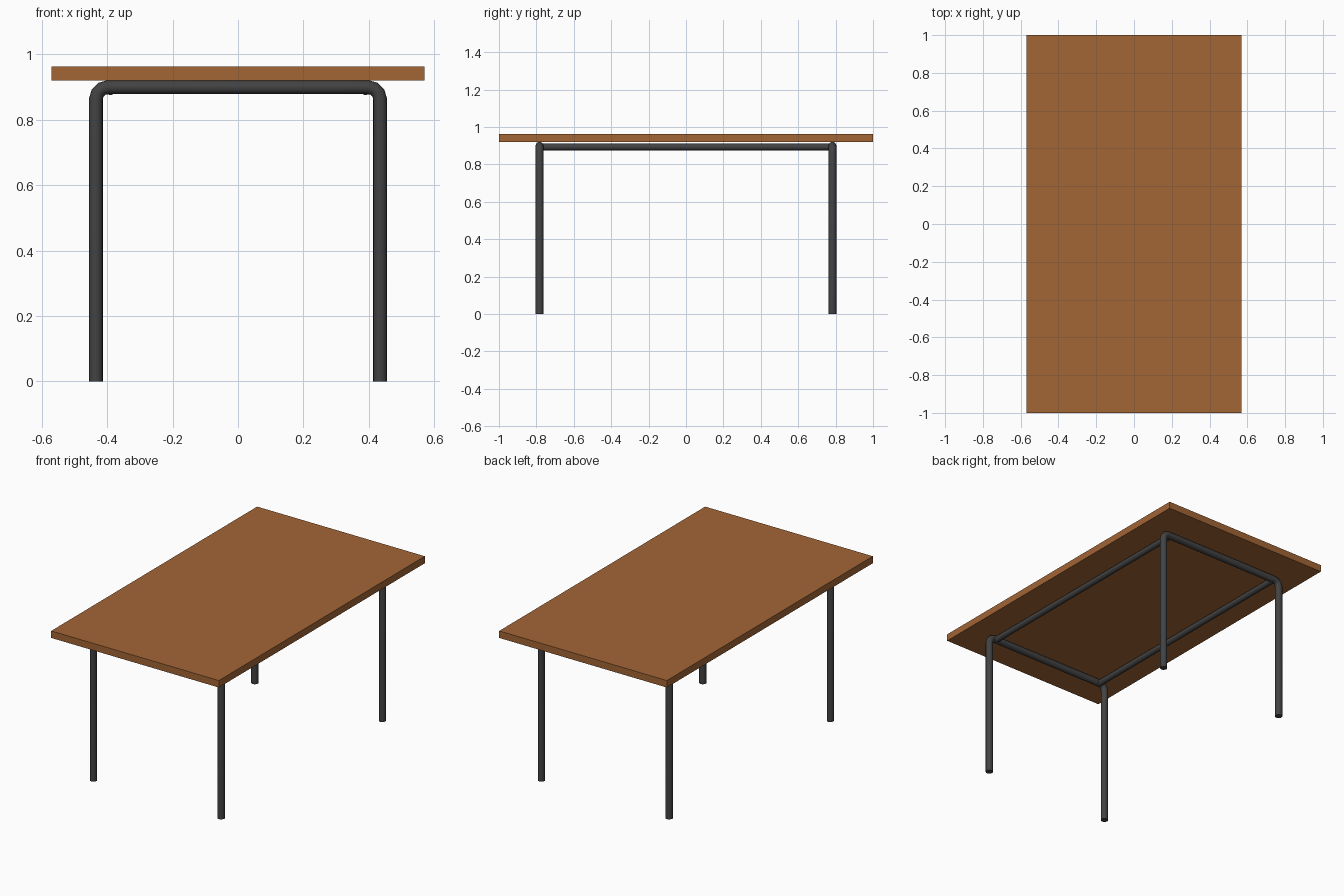
import bpy, math

if "Cube" in bpy.data.objects:
    bpy.data.objects.remove(bpy.data.objects["Cube"])


def material(name, rgb):
    m = bpy.data.materials.new(name)
    m.diffuse_color = (*rgb, 1)
    m.use_nodes = True
    m.node_tree.nodes["Principled BSDF"].inputs["Base Color"].default_value = m.diffuse_color
    return m


WOOD = material("brown wood", (0.36, 0.13, 0.036))
METAL = material("dark grey metal", (0.055, 0.055, 0.055))


def tube(name, points, radius):
    """Round capped tube along a path, converted to a mesh."""
    cu = bpy.data.curves.new(name, 'CURVE')
    cu.dimensions = '3D'
    cu.bevel_depth = radius
    cu.bevel_resolution = 6
    cu.use_fill_caps = True
    sp = cu.splines.new('POLY')
    sp.points.add(len(points) - 1)
    for p, co in zip(sp.points, points):
        p.co = (*co, 1)
    ob = bpy.data.objects.new(name, cu)
    bpy.context.collection.objects.link(ob)
    bpy.ops.object.select_all(action='DESELECT')
    ob.select_set(True)
    bpy.context.view_layer.objects.active = ob
    bpy.ops.object.convert(target='MESH')
    ob = bpy.context.object
    ob.name = name
    ob.data.materials.clear()
    ob.data.materials.append(METAL)
    bpy.ops.object.shade_smooth_by_angle(angle=math.radians(40))
    return ob


# Tabletop slab
bpy.ops.mesh.primitive_cube_add(size=1, location=(0, 0, 0.9415))
top = bpy.context.object
top.name = "tabletop"
top.scale = (1.14, 2, 0.043)
top.data.materials.append(WOOD)

# Bent leg frames: up one leg, round the corners, down the other
LEG_X, LEG_Y, BAR_Z, BEND = 0.434, 0.783, 0.899, 0.036
corner = [(LEG_X - BEND + BEND * math.cos(a), BAR_Z - BEND + BEND * math.sin(a))
          for a in (math.radians(d) for d in (0, 30, 60, 90))]
half = [(LEG_X, 0)] + corner
path = half + [(-x, z) for x, z in reversed(half)]
for name, y in (("front_leg_frame", -LEG_Y), ("back_leg_frame", LEG_Y)):
    tube(name, [(x, y, z) for x, z in path], 0.021)

# Long rails joining the two frames
for name, x in (("left_rail", -0.39), ("right_rail", 0.39)):
    tube(name, [(x, -LEG_Y, 0.893), (x, LEG_Y, 0.893)], 0.018)
